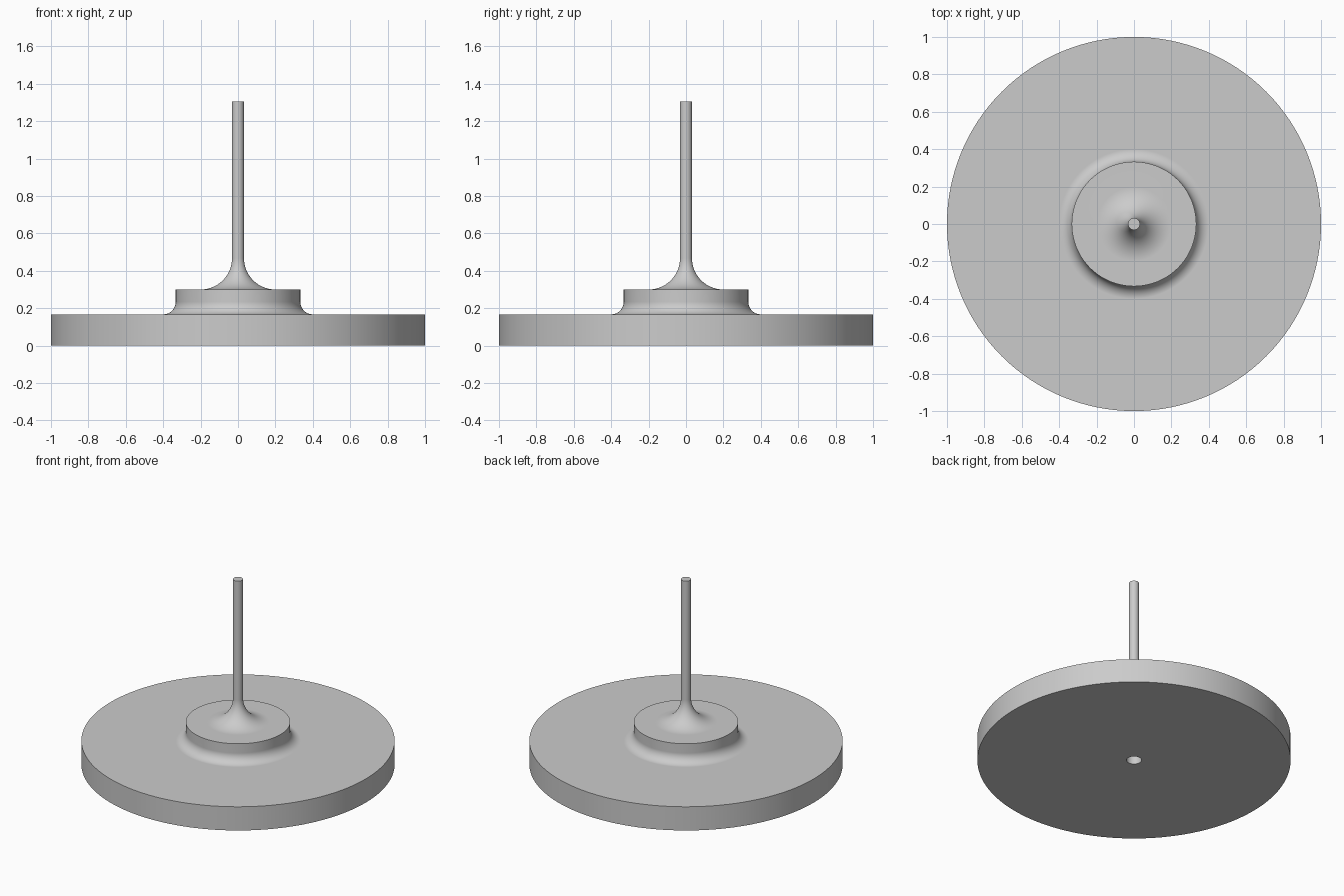
import bpy
import bmesh
import math

cube = bpy.data.objects.get("Cube")
if cube:
    bpy.data.objects.remove(cube, do_unlink=True)

# Main dimensions
DISC_R, DISC_TOP = 1.0, 0.167
HUB_R, HUB_TOP = 0.333, 0.30
SHAFT_R, SHAFT_TOP = 0.032, 1.305
HOLE_R, HOLE_DEPTH = 0.048, 0.25
SEGMENTS = 128


def fillet(base_z, inner_r, radius, steps=14):
    """Concave quarter round from a flat floor up to an upright wall."""
    cx, cz = inner_r + radius, base_z + radius
    angles = [math.pi / 2 * i / steps for i in range(steps + 1)]
    return [(cx - radius * math.sin(a), cz - radius * math.cos(a)) for a in angles]


# Half profile, from the blind hole in the underside to the shaft tip
profile = [(0, HOLE_DEPTH), (HOLE_R, HOLE_DEPTH), (HOLE_R, 0),
           (DISC_R, 0), (DISC_R, DISC_TOP)]
profile += fillet(DISC_TOP, HUB_R, 0.067)
profile += [(HUB_R, HUB_TOP)]
profile += fillet(HUB_TOP, SHAFT_R, 0.167)
profile += [(SHAFT_R, SHAFT_TOP), (0, SHAFT_TOP)]

# Turn the profile around the upright axis
bm = bmesh.new()
verts = [bm.verts.new((r, 0, z)) for r, z in profile]
edges = [bm.edges.new(pair) for pair in zip(verts, verts[1:])]
bmesh.ops.spin(bm, geom=verts + edges, cent=(0, 0, 0), axis=(0, 0, 1),
               angle=math.tau, steps=SEGMENTS)
bmesh.ops.remove_doubles(bm, verts=bm.verts[:], dist=0.0001)
bmesh.ops.recalc_face_normals(bm, faces=bm.faces[:])
mesh = bpy.data.meshes.new("disc_with_shaft")
bm.to_mesh(mesh)
bm.free()
body = bpy.data.objects.new("disc_with_shaft", mesh)
bpy.context.collection.objects.link(body)

# Plain grey finish
grey = bpy.data.materials.new("light_grey")
grey.use_nodes = True
colour = (0.6, 0.6, 0.6, 1)
grey.diffuse_color = colour
for node in grey.node_tree.nodes:
    if node.type == 'BSDF_PRINCIPLED':
        node.inputs["Base Color"].default_value = colour
mesh.materials.append(grey)

# Smooth turned surfaces with crisp rims and flat floors
bpy.ops.object.select_all(action='DESELECT')
body.select_set(True)
bpy.context.view_layer.objects.active = body
bpy.ops.object.shade_smooth_by_angle(angle=math.radians(35))
weighted = body.modifiers.new("flat_floors", 'WEIGHTED_NORMAL')
weighted.keep_sharp = True
